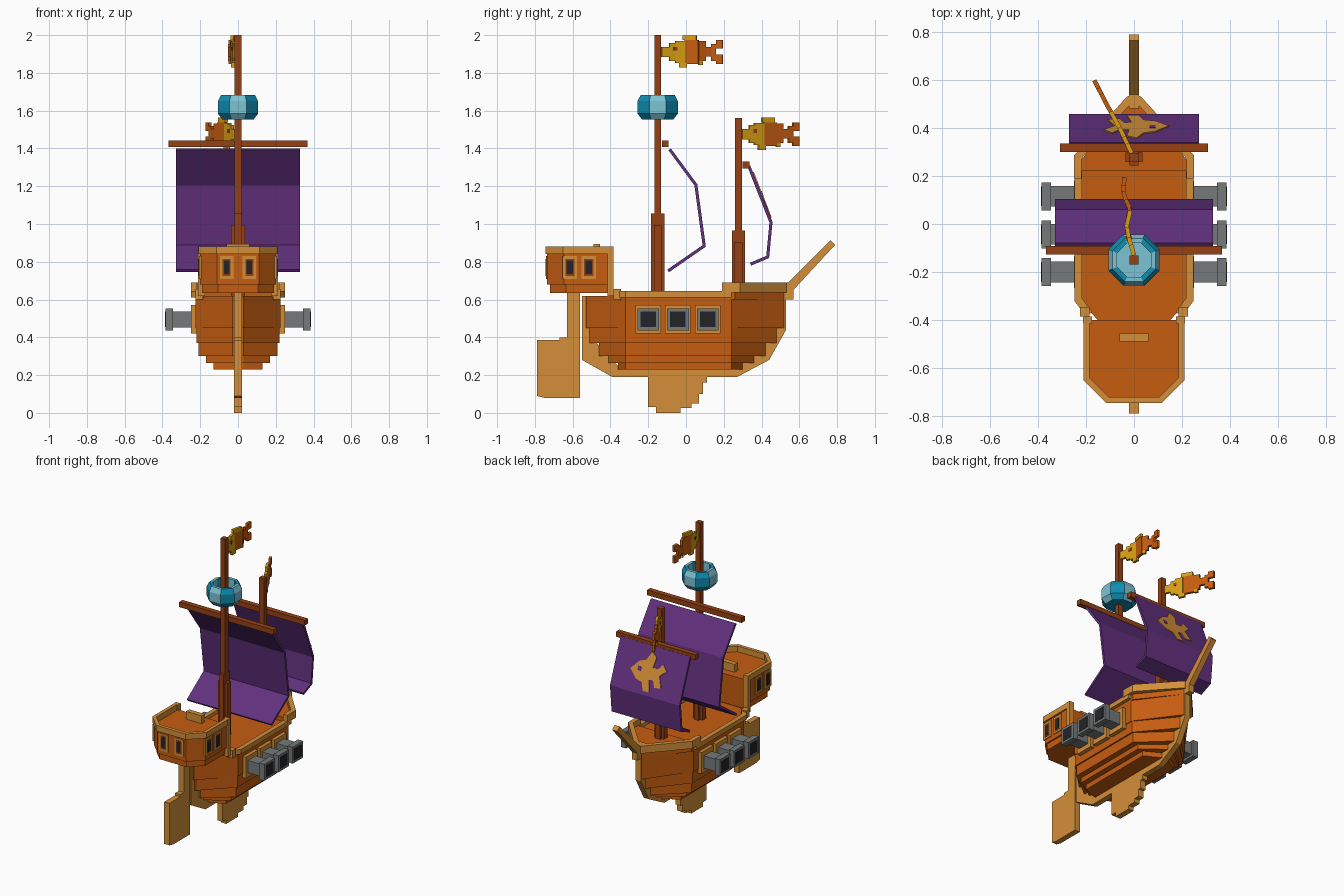
import bpy, bmesh, math
from mathutils import Vector

cube = bpy.data.objects.get("Cube")
if cube:
    bpy.data.objects.remove(cube)


def material(name, *rgb):
    lin = [((c / 255 + 0.055) / 1.055) ** 2.4 for c in rgb] + [1]
    m = bpy.data.materials.new(name)
    m.use_nodes = True
    m.diffuse_color = lin
    m.node_tree.nodes["Principled BSDF"].inputs["Base Color"].default_value = lin
    return m


ORANGE = material("orange wood", 198, 93, 16)
TAN = material("tan trim", 212, 143, 56)
BROWN = material("brown wood", 150, 65, 20)
GREY = material("cannon grey", 118, 122, 122)
BLACK = material("dark opening", 36, 36, 40)
PURPLE = material("purple cloth", 98, 48, 126)
YELLOW = material("yellow", 218, 160, 20)
TEAL = material("teal", 14, 140, 175)
PALE = material("pale teal", 125, 195, 212)


def finish(name, bm, mats, mirror=False):
    bmesh.ops.recalc_face_normals(bm, faces=bm.faces)
    me = bpy.data.meshes.new(name)
    bm.to_mesh(me)
    bm.free()
    for m in mats:
        me.materials.append(m)
    ob = bpy.data.objects.new(name, me)
    bpy.context.collection.objects.link(ob)
    if mirror:
        ob.modifiers.new("Mirror", "MIRROR")
    return ob


def add_prism(bm, pts, lo, hi, axis="z", mat=0):
    """Extrude an outline: (x, y) along z, or (y, z) along x."""
    def place(p, h):
        return (p[0], p[1], h) if axis == "z" else (h, p[0], p[1])
    a = [bm.verts.new(place(p, lo)) for p in pts]
    b = [bm.verts.new(place(p, hi)) for p in pts]
    n = len(pts)
    faces = [bm.faces.new(a), bm.faces.new(b)]
    faces += [bm.faces.new((a[i], a[(i + 1) % n], b[(i + 1) % n], b[i])) for i in range(n)]
    for f in faces:
        f.material_index = mat


def prism(name, pts, lo, hi, mat, axis="z", mirror=False):
    bm = bmesh.new()
    add_prism(bm, pts, lo, hi, axis)
    return finish(name, bm, [mat], mirror)


def box(name, x, y, z, mat, mirror=False):
    pts = [(x[0], y[0]), (x[1], y[0]), (x[1], y[1]), (x[0], y[1])]
    return prism(name, pts, z[0], z[1], mat, "z", mirror)


def block(name, c, h, mat, mirror=False):
    return box(name, *[(c[i] - h[i], c[i] + h[i]) for i in range(3)], mat, mirror)


def strip(path, w):
    """Outline of a mitred band of width w on the right of a path."""
    path = [Vector(p) for p in path]
    dirs = [(b - a).normalized() for a, b in zip(path, path[1:])]
    inner = []
    for i, p in enumerate(path):
        norms = [Vector((d.y, -d.x)) for d in dirs[max(i - 1, 0):i + 1]]
        m = sum(norms, Vector((0, 0))).normalized()
        inner.append(p + m * (w / m.dot(norms[0])))
    return path + inner[::-1]


def both_sides(half):
    return half + [(-x, y) for x, y in reversed(half)]


# Hull: stacked planks, pointed at both ends
for i, (z0, z1, stern, bow, hw) in enumerate([
        (0.45, 0.62, -0.53, 0.52, 0.225), (0.37, 0.45, -0.51, 0.48, 0.22),
        (0.30, 0.37, -0.46, 0.42, 0.21), (0.265, 0.30, -0.41, 0.36, 0.17),
        (0.23, 0.265, -0.36, 0.30, 0.13)]):
    half = [(0.02, bow), (hw, 0.24), (hw, -0.32), (0.03, stern)]
    prism(f"hull_layer_{i + 1}", both_sides(half), z0, z1, ORANGE)
prism("bow_deck", both_sides([(0.02, 0.52), (0.225, 0.26), (0.225, 0.22)]), 0.60, 0.65, ORANGE)
prism("deck_rim", strip([(0.248, 0.24), (0.248, -0.32), (0.20, -0.385)], 0.032),
      0.612, 0.645, TAN, mirror=True)
prism("bow_rim", strip([(0, 0.54), (0.03, 0.53), (0.25, 0.285), (0.25, 0.19)], 0.032),
      0.638, 0.69, TAN, mirror=True)

# Keel with fin, rudder and bowsprit
prism("keel", [(-0.55, 0.62), (-0.55, 0.28), (-0.39, 0.19), (-0.20, 0.19), (-0.20, 0.03),
               (-0.16, 0.03), (-0.16, 0), (-0.03, 0), (-0.03, 0.025), (0.03, 0.025),
               (0.03, 0.05), (0.07, 0.05), (0.07, 0.1), (0.09, 0.1), (0.09, 0.16),
               (0.11, 0.16), (0.11, 0.19), (0.27, 0.19), (0.44, 0.28), (0.53, 0.44),
               (0.53, 0.60), (0.57, 0.60), (0.57, 0.69), (0.48, 0.69), (0.48, 0.45),
               (0.24, 0.25), (-0.36, 0.25), (-0.50, 0.40), (-0.50, 0.62)],
      -0.02, 0.02, TAN, "x")
prism("rudder", [(-0.63, 0.65), (-0.63, 0.40), (-0.67, 0.40), (-0.67, 0.385), (-0.79, 0.385),
                 (-0.79, 0.09), (-0.75, 0.08), (-0.56, 0.08), (-0.56, 0.65)],
      -0.02, 0.02, TAN, "x")
prism("bowsprit", [(0.54, 0.62), (0.79, 0.89), (0.765, 0.915), (0.54, 0.69)],
      -0.02, 0.02, TAN, "x")

# Stern cabin
prism("cabin", both_sides([(0.2, -0.40), (0.2, -0.645), (0.11, -0.735)]), 0.68, 0.84, ORANGE)
prism("cabin_base", both_sides([(0.19, -0.40), (0.19, -0.635), (0.105, -0.72)]),
      0.635, 0.68, ORANGE)
prism("cabin_rim", strip([(0.21, -0.385), (0.21, -0.65), (0.115, -0.745), (0, -0.745)], 0.025),
      0.84, 0.88, TAN, mirror=True)
box("cabin_post", (0.175, 0.212), (-0.415, -0.385), (0.62, 0.88), TAN, True)
box("cabin_step", (0.185, 0.225), (-0.385, -0.345), (0.60, 0.655), TAN, True)
box("cabin_hatch", (-0.06, 0.06), (-0.49, -0.455), (0.83, 0.895), TAN)

# Cabin windows: stacked frame, sill and pane plates
for part, w, h, out, mat in [("frame", 0.038, 0.06, 0.006, TAN),
                             ("sill", 0.024, 0.046, 0.008, BROWN),
                             ("pane", 0.018, 0.036, 0.010, BLACK)]:
    block(f"stern_window_{part}", (0.06, -0.735, 0.77), (w - 0.003, out, h), mat, True)
    for i, y in enumerate((-0.615, -0.515)):
        block(f"side_window_{i + 1}_{part}", (0.2, y, 0.77), (out, w, h), mat, True)

# Cannons and gun ports
for i, y in enumerate((-0.2, -0.043, 0.115)):
    n = f"cannon_{i + 1}"
    block(n + "_port", (0.232, y, 0.495), (0.017, 0.067, 0.075), TAN, True)
    block(n + "_barrel", (0.285, y, 0.495), (0.07, 0.043, 0.043), GREY, True)
    block(n + "_muzzle", (0.365, y, 0.495), (0.02, 0.058, 0.058), GREY, True)
    block(n + "_bore", (0.384, y, 0.495), (0.003, 0.041, 0.041), BLACK, True)

# Masts, yards and sails
RIGS = [("main", -0.15, 2.0, 1.055, 1.425, 0.367, 0.328,
         [(-0.08, 1.40), (0.06, 1.21), (0.105, 0.88), (-0.09, 0.745)]),
        ("fore", 0.278, 1.56, 0.965, 1.312, 0.308, 0.27,
         [(0.34, 1.31), (0.458, 1.01), (0.44, 0.82), (0.345, 0.78)])]
for n, y, top, collar, yard, yard_w, sail_w, curve in RIGS:
    box(n + "_mast", (-0.018, 0.018), (y - 0.018, y + 0.018), (0.6, top), BROWN)
    box(n + "_mast_base", (-0.018, 0.018), (y - 0.035, y + 0.035), (0.6, collar), BROWN)
    box(n + "_mast_braces", (-0.036, 0.036), (y - 0.02, y + 0.02), (0.6, collar - 0.06), BROWN)
    box(n + "_yard", (-yard_w, yard_w), (y + 0.022, y + 0.058), (yard - 0.018, yard + 0.018), BROWN)
    prism(n + "_sail", strip(curve, 0.016), -sail_w, sail_w, PURPLE, "x")

# Fish emblem on the upper panel of the fore sail
start, end = Vector((0, 0.34, 1.31)), Vector((0, 0.458, 1.01))
slope = end - start
normal = Vector((0, -slope.z, slope.y)).normalized()


def emblem(name, pts, out, mat):
    bm = bmesh.new()
    face = bm.faces.new([bm.verts.new(start + slope * t + Vector((x, 0, 0)) - normal * 0.003)
                         for x, t in pts])
    ext = bmesh.ops.extrude_face_region(bm, geom=[face])["geom"]
    moved = [v for v in ext if isinstance(v, bmesh.types.BMVert)]
    bmesh.ops.translate(bm, verts=moved, vec=normal * (out + 0.003))
    finish(name, bm, [mat])


emblem("sail_fish", [(0.145, 0.55), (0.09, 0.36), (0.04, 0.3), (0.01, 0.12), (-0.03, 0.2),
                     (-0.02, 0.42), (-0.06, 0.42), (-0.09, 0.3), (-0.125, 0.42), (-0.08, 0.55),
                     (-0.11, 0.78), (-0.06, 0.8), (-0.04, 0.66), (-0.01, 0.68), (-0.03, 0.92),
                     (0.02, 0.92), (0.04, 0.76), (0.09, 0.72)], 0.005, TAN)
emblem("sail_fish_eye", [(0.065, 0.46), (0.09, 0.46), (0.09, 0.55), (0.065, 0.55)],
       0.007, PURPLE)

# Crow's nest: eight sided bucket, sides alternate in colour
bm = bmesh.new()
rings = []
for r, z in [(0.082, 1.552), (0.107, 1.585), (0.107, 1.65), (0.09, 1.683),
             (0.07, 1.683), (0.07, 1.575)]:
    r /= math.cos(math.pi / 8)
    rings.append([bm.verts.new((r * math.cos(a), -0.15 + r * math.sin(a), z))
                  for a in [(k - 0.5) * math.pi / 4 for k in range(8)]])
for a, b in zip(rings, rings[1:]):
    for k in range(8):
        j = (k + 1) % 8
        bm.faces.new((a[k], a[j], b[j], b[k])).material_index = (k + 1) % 2
bm.faces.new(rings[0])
bm.faces.new(rings[-1]).material_index = 1
finish("crows_nest", bm, [TEAL, PALE])

# Fish flags: upright slabs following a wavy path (distance from mast, z range, colour)
SLABS = [(0, 0.04, -0.035, 0.02, 1), (0.04, 0.07, -0.055, 0.04, 1), (0.07, 0.12, -0.065, 0.052, 1),
         (0.09, 0.13, -0.09, -0.065, 1), (0.12, 0.19, -0.07, 0.055, 0), (0.11, 0.18, 0.055, 0.08, 1),
         (0.19, 0.225, -0.055, 0.05, 0), (0.225, 0.255, -0.03, 0.02, 0),
         (0.255, 0.28, -0.055, 0.035, 0), (0.28, 0.315, 0.01, 0.055, 0),
         (0.28, 0.315, -0.07, -0.02, 0), (0.19, 0.21, -0.075, -0.055, 1)]


def flag(name, path, zc):
    def at(s):
        y = path[0][1] + s * (path[-1][1] - path[0][1]) / 0.315
        for (x0, y0), (x1, y1) in zip(path, path[1:]):
            if y <= y1 + 1e-5:
                return Vector((x0 + (x1 - x0) * (y - y0) / (y1 - y0), y))
        return Vector(path[-1])

    def slab(bm, s0, s1, z0, z1, mat, half):
        a, b = at(s0), at(s1)
        d = (b - a).normalized() * half
        side = Vector((d.y, -d.x))
        add_prism(bm, [a + side, b + side, b - side, a - side], zc + z0, zc + z1, "z", mat)
    bm = bmesh.new()
    for s0, s1, z0, z1, mat in SLABS:
        slab(bm, s0, s1, z0, z1, mat, 0.009)
    slab(bm, 0.06, 0.08, 0.0, 0.02, 2, 0.012)
    finish(name, bm, [ORANGE, YELLOW, BROWN])


flag("main_flag", [(0, -0.13), (-0.033, -0.02), (-0.015, 0.06), (-0.045, 0.125), (-0.04, 0.195)], 1.918)
flag("fore_flag", [(-0.01, 0.295), (-0.05, 0.38), (-0.075, 0.43), (-0.115, 0.50), (-0.165, 0.598)], 1.483)
